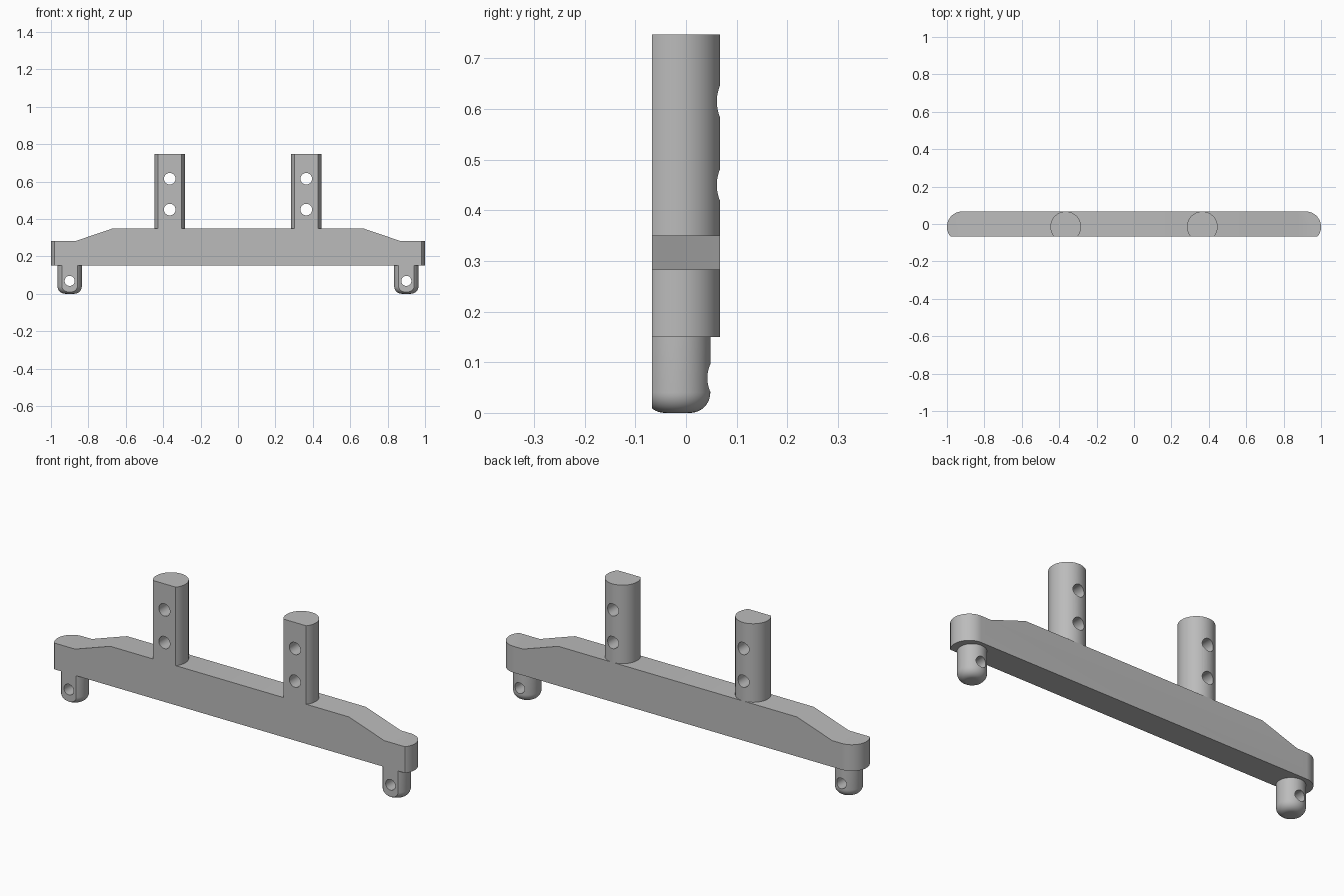
import bpy
import bmesh
from math import sin, cos, pi
from mathutils import Matrix, Vector

if "Cube" in bpy.data.objects:
    bpy.data.objects.remove(bpy.data.objects["Cube"], do_unlink=True)

FRONT = -0.067      # shared flat front plane
AXIS_Y = -0.015     # centre line of every rounded part
END_R = 0.082       # radius of beam ends and posts

grey = bpy.data.materials.new("plain grey")
grey.use_nodes = True
grey.diffuse_color = (0.5, 0.5, 0.5, 1)
grey.node_tree.nodes["Principled BSDF"].inputs["Base Color"].default_value = (0.5, 0.5, 0.5, 1)


def make_object(name, bm):
    bmesh.ops.recalc_face_normals(bm, faces=bm.faces)
    mesh = bpy.data.meshes.new(name)
    bm.to_mesh(mesh)
    bm.free()
    mesh.materials.append(grey)
    obj = bpy.data.objects.new(name, mesh)
    bpy.context.collection.objects.link(obj)
    return obj


def prism(name, points, direction):
    """Extrude a closed outline along a direction."""
    bm = bmesh.new()
    face = bm.faces.new([bm.verts.new(p) for p in points])
    moved = bmesh.ops.extrude_face_region(bm, geom=[face])["geom"]
    bmesh.ops.translate(bm, vec=direction,
                        verts=[v for v in moved if isinstance(v, bmesh.types.BMVert)])
    return make_object(name, bm)


def flat_front_lathe(name, profile, x, y):
    """Revolve a (radius, z) profile and slice its front flat."""
    bm = bmesh.new()
    verts = [bm.verts.new((r, 0, z)) for r, z in profile]
    edges = [bm.edges.new(pair) for pair in zip(verts, verts[1:])]
    bmesh.ops.spin(bm, geom=verts + edges, cent=(0, 0, 0), axis=(0, 0, 1),
                   angle=2 * pi, steps=64)
    bmesh.ops.remove_doubles(bm, verts=bm.verts, dist=1e-5)
    bmesh.ops.translate(bm, vec=(x, y, 0), verts=bm.verts)
    cut = bmesh.ops.bisect_plane(bm, geom=bm.verts[:] + bm.edges[:] + bm.faces[:],
                                 plane_co=(0, FRONT, 0), plane_no=(0, -1, 0),
                                 clear_outer=True)
    rim = [e for e in cut["geom_cut"] if isinstance(e, bmesh.types.BMEdge)]
    bmesh.ops.holes_fill(bm, edges=rim)
    return make_object(name, bm)


def boolean(obj, tool, operation):
    tool.hide_render = True
    mod = obj.modifiers.new("cut", "BOOLEAN")
    mod.operation = operation
    mod.solver = "EXACT"
    mod.object = tool
    bpy.context.view_layer.objects.active = obj
    bpy.ops.object.modifier_apply(modifier=mod.name)
    bpy.data.objects.remove(tool, do_unlink=True)


def drill(obj, x, z, radius):
    bm = bmesh.new()
    bmesh.ops.create_cone(bm, cap_ends=True, segments=40, radius1=radius,
                          radius2=radius, depth=0.6,
                          matrix=Matrix.Translation((x, 0, z)) @ Matrix.Rotation(pi / 2, 4, "X"))
    boolean(obj, make_object("drill", bm), "DIFFERENCE")


def finish(obj):
    bpy.ops.object.select_all(action="DESELECT")
    obj.select_set(True)
    bpy.context.view_layer.objects.active = obj
    bpy.ops.object.shade_smooth_by_angle(angle=pi / 6)


# Beam: stepped front outline, trimmed by a plan with rounded ends
half = [(1.1, 0.15), (1.1, 0.283), (0.865, 0.283), (0.668, 0.35)]
outline = half + [(-x, z) for x, z in reversed(half)]
beam = prism("beam", [(x, -0.3, z) for x, z in outline], Vector((0, 0.6, 0)))
arc = [(1 - END_R + END_R * cos(a), AXIS_Y + END_R * sin(a))
       for a in [pi / 2 - i * pi / 48 for i in range(49)]]
arc = [p for p in arc if p[1] > FRONT + 0.001] + [(0.98, FRONT)]
plan = arc + [(-x, y) for x, y in reversed(arc)]
boolean(beam, prism("plan_trim", [(x, y, 0) for x, y in plan], Vector((0, 0, 1))), "INTERSECT")
finish(beam)

# Posts above and pegs below, one pair per side
PEG_R, FILLET = 0.065, 0.04
fillet = [(PEG_R - FILLET + FILLET * sin(a), FILLET - FILLET * cos(a))
          for a in [i * pi / 20 for i in range(11)]]
for side, sign in (("left", 1), ("right", -1)):
    post = flat_front_lathe(side + "_post",
                            [(0, 0.35), (END_R, 0.35), (END_R, 0.747), (0, 0.747)],
                            sign * 0.365, AXIS_Y)
    for z in (0.45, 0.615):
        drill(post, sign * 0.365, z, 0.031)
    finish(post)

    peg = flat_front_lathe(side + "_peg",
                           [(0, 0)] + fillet + [(PEG_R, 0.15), (0, 0.15)],
                           sign * 0.9, AXIS_Y - 0.002)
    drill(peg, sign * 0.9, 0.069, 0.027)
    finish(peg)
